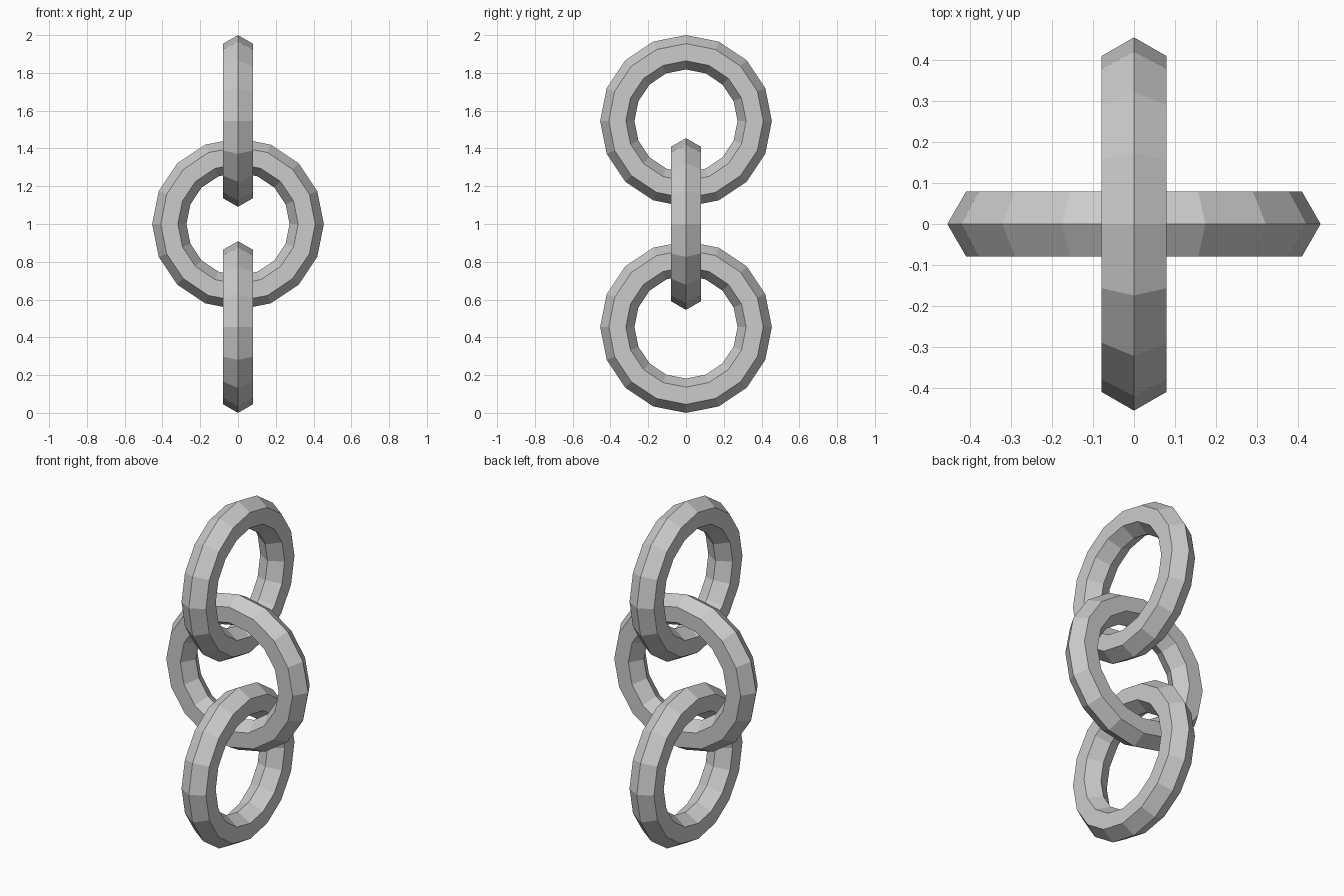
import bpy
from math import pi

if "Cube" in bpy.data.objects:
    bpy.data.objects.remove(bpy.data.objects["Cube"])

# Proportions: tube radius is R/4, link spacing is 1.5 R, total height 5.5 R = 2
R = 2 / 5.5
TUBE = R / 4


def link(name, z, rotation):
    """Low-poly chain link: 16-sided ring with a hexagonal section."""
    bpy.ops.mesh.primitive_torus_add(
        major_segments=16, minor_segments=6,
        major_radius=R, minor_radius=TUBE,
        location=(0, 0, z), rotation=rotation)
    ob = bpy.context.object
    ob.name = name
    for p in ob.data.polygons:
        p.use_smooth = False
    return ob


# Three interlocked links, alternating by a quarter turn
for i, name in enumerate(("bottom_link", "middle_link", "top_link")):
    rot = (pi / 2, 0, 0) if i == 1 else (0, pi / 2, 0)
    link(name, R + TUBE + i * 1.5 * R, rot)
